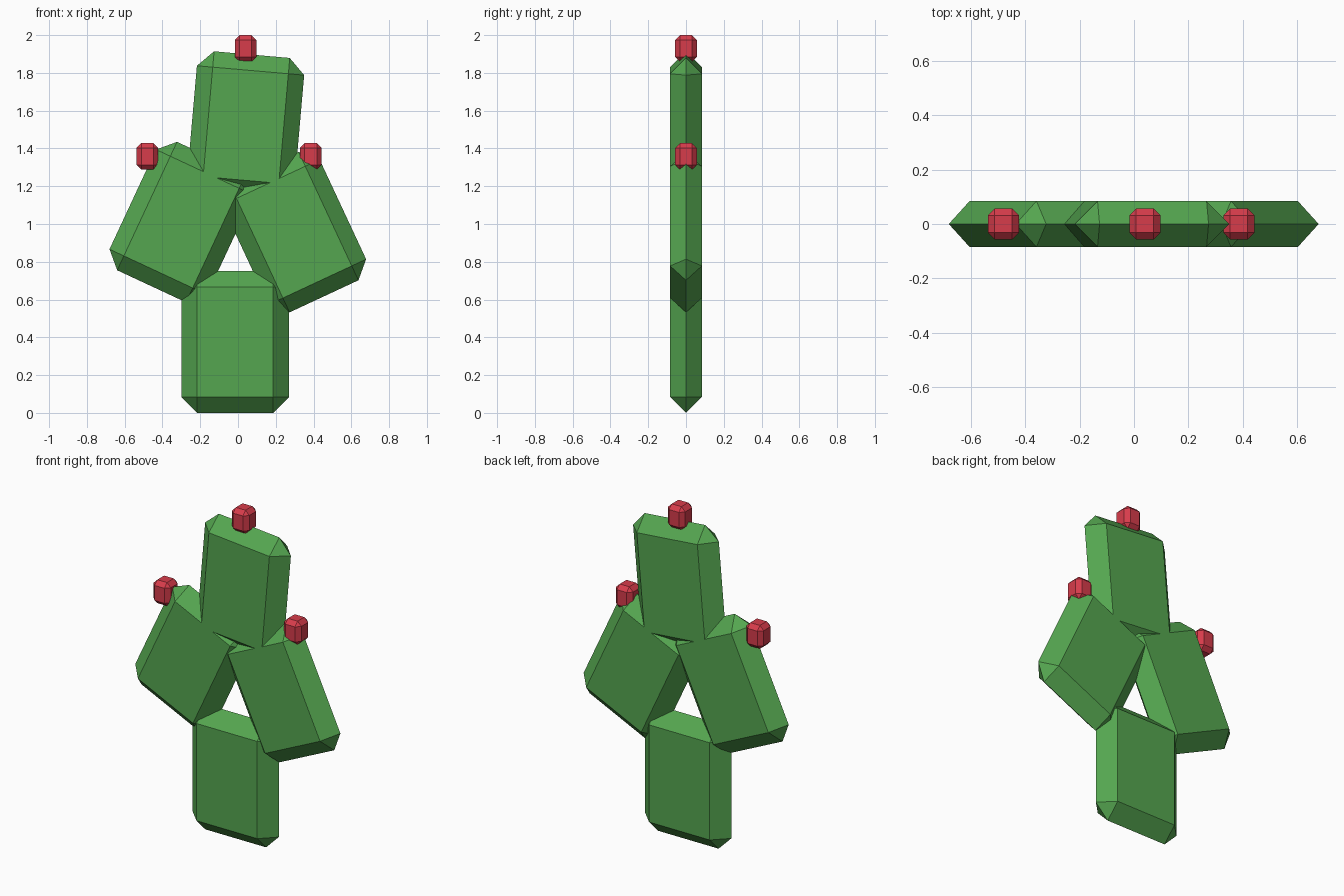
import bpy
import bmesh
from itertools import product
from math import radians
from mathutils import Matrix, Vector

default = bpy.data.objects.get("Cube")
if default:
    bpy.data.objects.remove(default, do_unlink=True)


def make_material(name, colour):
    mat = bpy.data.materials.new(name)
    mat.use_nodes = True
    mat.diffuse_color = colour
    mat.node_tree.nodes["Principled BSDF"].inputs["Base Color"].default_value = colour
    return mat


green = make_material("cactus green", (0.09, 0.38, 0.08, 1))
red = make_material("flower red", (0.68, 0.045, 0.07, 1))


def chamfered_block(name, half, chamfer, centre, tilt, mat):
    """Box with all edges chamfered, tilted about the front-back axis."""
    bm = bmesh.new()
    for signs in product((-1, 1), repeat=3):
        for axis in range(3):
            bm.verts.new([s * (h if i == axis else h - chamfer)
                          for i, (s, h) in enumerate(zip(signs, half))])
    bmesh.ops.remove_doubles(bm, verts=bm.verts, dist=0.0001)
    bmesh.ops.convex_hull(bm, input=bm.verts)
    bmesh.ops.dissolve_limit(bm, angle_limit=radians(1), verts=bm.verts, edges=bm.edges)
    bmesh.ops.recalc_face_normals(bm, faces=bm.faces)
    x, z = centre
    bm.transform(Matrix.Translation(Vector((x, 0, z))) @ Matrix.Rotation(radians(tilt), 4, "Y"))
    mesh = bpy.data.meshes.new(name)
    bm.to_mesh(mesh)
    bm.free()
    mesh.materials.append(mat)
    obj = bpy.data.objects.new(name, mesh)
    bpy.context.collection.objects.link(obj)


# Flat cactus pads: wedge-edged, all the same size
PAD = (0.285, 0.084, 0.375)
for name, centre, tilt in (
    ("base_pad", (-0.015, 0.375), 0),
    ("right_pad", (-0.299, 1.01), 25),
    ("left_pad", (0.297, 0.957), -25),
    ("top_pad", (0.041, 1.523), 5),
):
    chamfered_block(name, PAD, PAD[1], centre, tilt, green)

# Small upright flower buds
BUD = (0.057, 0.057, 0.07)
for name, centre in (
    ("top_bud", (0.04, 1.93)),
    ("right_bud", (-0.48, 1.358)),
    ("left_bud", (0.385, 1.358)),
):
    chamfered_block(name, BUD, 0.025, centre, 0, red)
